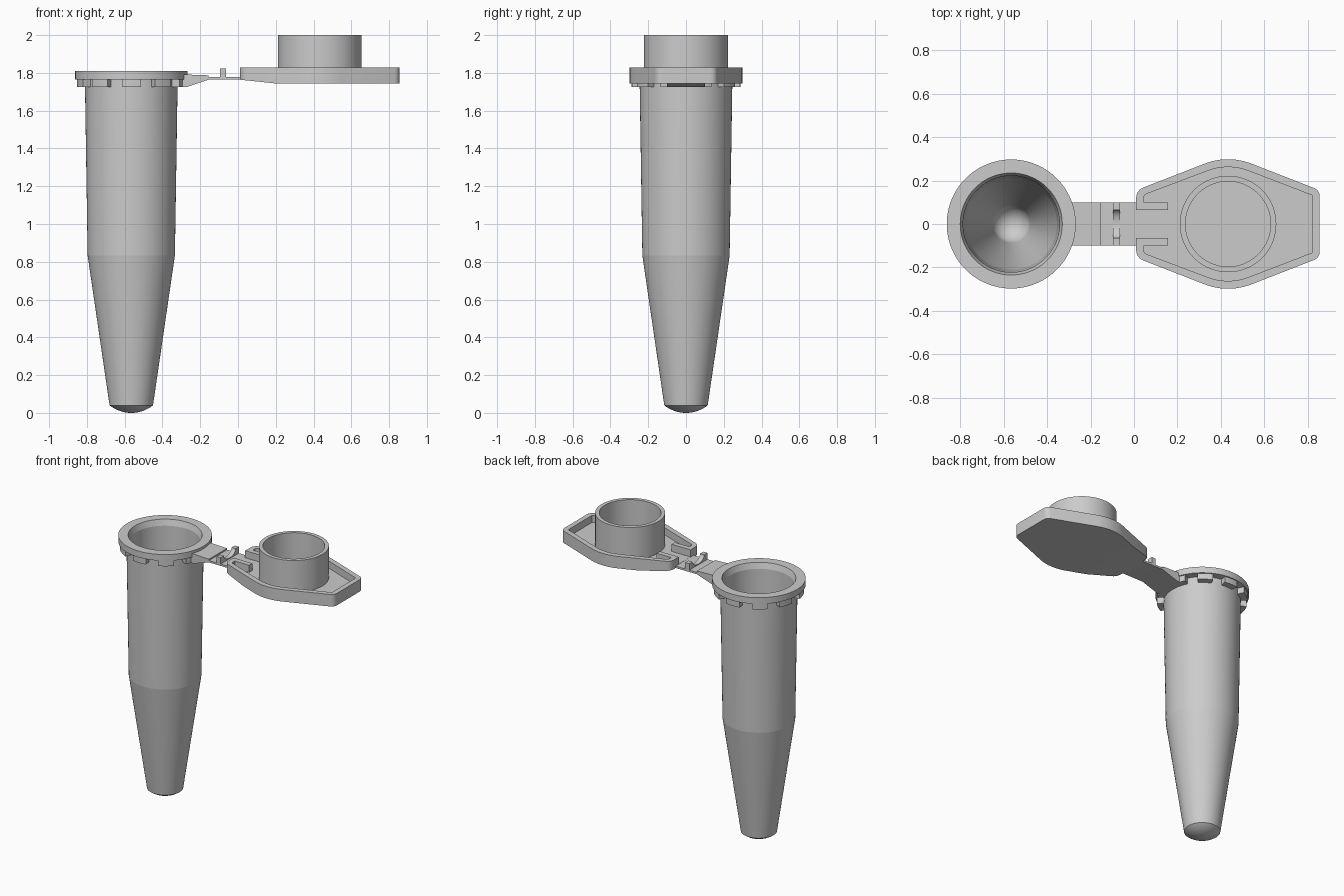
import bpy, bmesh
from math import sin, cos, radians, asin, pi
from mathutils import Vector

if "Cube" in bpy.data.objects:
    bpy.data.objects.remove(bpy.data.objects["Cube"])

TUBE_X, LID_X = -0.565, 0.433


def finish(bm, name, angle=30):
    bmesh.ops.remove_doubles(bm, verts=bm.verts, dist=1e-5)
    bmesh.ops.recalc_face_normals(bm, faces=bm.faces)
    me = bpy.data.meshes.new(name)
    bm.to_mesh(me)
    bm.free()
    ob = bpy.data.objects.new(name, me)
    bpy.context.collection.objects.link(ob)
    smooth(ob, angle)
    return ob


def smooth(ob, angle=30):
    bpy.ops.object.select_all(action='DESELECT')
    ob.select_set(True)
    bpy.context.view_layer.objects.active = ob
    bpy.ops.object.shade_smooth_by_angle(angle=radians(angle))


def revolve(name, profile, cx, closed=False, angle=30, steps=96):
    """Spin an (r, z) profile around a vertical axis at x = cx."""
    bm = bmesh.new()
    vs = [bm.verts.new((cx + r, 0, z)) for r, z in profile]
    pairs = list(zip(vs, vs[1:])) + ([(vs[-1], vs[0])] if closed else [])
    es = [bm.edges.new(p) for p in pairs]
    bmesh.ops.spin(bm, geom=vs + es, cent=(cx, 0, 0), axis=(0, 0, 1),
                   angle=2 * pi, steps=steps, use_duplicate=False)
    return finish(bm, name, angle)


def prism(bm, pts, offset):
    """Extrude a closed 3D polygon by an offset vector."""
    f = bm.faces.new([bm.verts.new(p) for p in pts])
    r = bmesh.ops.extrude_face_region(bm, geom=[f], use_keep_orig=True)
    new = [v for v in r['geom'] if isinstance(v, bmesh.types.BMVert)]
    bmesh.ops.translate(bm, verts=new, vec=Vector(offset))


def arc(cx, cy, r, a0, a1, n):
    return [(cx + r * cos(radians(a0 + (a1 - a0) * i / n)),
             cy + r * sin(radians(a0 + (a1 - a0) * i / n))) for i in range(n + 1)]


def mirrored(half):
    return half + [(x, -y) for x, y in reversed(half)]


# Tube body: domed base, two tapers, flange, hollow inside with round bottom
R = 0.185
tip = asin(0.115 / R)
dome = [(R * sin(tip * i / 8), R - R * cos(tip * i / 8)) for i in range(9)]
bowl = [(0.0875 * cos(radians(a)), 0.125 - 0.0875 * sin(radians(a)))
        for a in [8 + 82 * i / 16 for i in range(16)]] + [(0, 0.0375)]
revolve("tube", dome + [(0.231, 0.833), (0.245, 1.724), (0.2455, 1.766), (0.297, 1.766),
                        (0.297, 1.81), (0.235, 1.81), (0.222, 1.77), (0.21, 0.833)] + bowl,
        TUBE_X, angle=6)

# Ten teeth under the flange
bm = bmesh.new()
for k in range(10):
    a = -90 + 36 * k
    ring = arc(TUBE_X, 0, 0.289, a - 10, a + 10, 6) + arc(TUBE_X, 0, 0.24, a + 10, a - 10, 6)
    prism(bm, [(x, y, 1.724) for x, y in ring], (0, 0, 0.045))
finish(bm, "flange_teeth")

# Hinge strap with a thick wedge at the tube end
bm = bmesh.new()
side = [(-0.325, 1.724), (-0.275, 1.724), (-0.155, 1.764), (0.02, 1.764),
        (0.02, 1.777), (-0.155, 1.777), (-0.155, 1.787), (-0.325, 1.793)]
prism(bm, [(x, -0.1, z) for x, z in side], (0, 0.2, 0))
finish(bm, "hinge_strap")

# Hinge rib with a scooped middle
bm = bmesh.new()
scoop = [(0.065 * cos(pi * i / 16), 1.822 - 0.04 * sin(pi * i / 16)) for i in range(17)]
rib = [(-0.1, 1.77), (0.1, 1.77), (0.1, 1.822)] + scoop + [(-0.1, 1.822)]
prism(bm, [(-0.096, y, z) for y, z in rib], (0.032, 0, 0))
finish(bm, "hinge_rib")

# Lid: solid plate whose underside ramps up to the hinge
outer = mirrored(arc(0.06, 0.121, 0.05, 180, 111, 6) + arc(LID_X, 0, 0.298, 111, 69, 12)
                 + arc(0.815, 0.128, 0.04, 69, 0, 6))
bm = bmesh.new()
prism(bm, [(x, y, 1.744) for x, y in outer], (0, 0, 0.084))
bmesh.ops.bisect_plane(bm, geom=bm.verts[:] + bm.edges[:] + bm.faces[:],
                       plane_co=(0.2, 0, 0), plane_no=(1, 0, 0))
for v in bm.verts:
    if v.co.z < 1.75 and v.co.x < 0.2:
        v.co.z += 0.02 * (0.2 - v.co.x) / 0.19
lid = finish(bm, "lid")

# Recess in the lid, leaving a rim and two fingers beside the hinge opening
pocket = mirrored([(-0.05, 0.065), (0.157, 0.065), (0.157, 0.1), (0.045, 0.1)]
                  + arc(0.065, 0.12, 0.02, 180, 111, 4)
                  + arc(LID_X, 0, 0.262, 111, 69, 12) + [(0.82, 0.132)])
bm = bmesh.new()
prism(bm, [(x, y, 1.778) for x, y in pocket], (0, 0, 0.1))
cutter = finish(bm, "lid_recess_cutter")
cutter.hide_render = True
mod = lid.modifiers.new("recess", 'BOOLEAN')
mod.operation, mod.solver, mod.object = 'DIFFERENCE', 'EXACT', cutter
bpy.context.view_layer.objects.active = lid
bpy.ops.object.modifier_apply(modifier=mod.name)
bpy.data.objects.remove(cutter)
smooth(lid)

# Plug ring that seals the tube
revolve("lid_plug", [(0.222, 1.772), (0.222, 2.0), (0.196, 2.0), (0.196, 1.772)],
        LID_X, closed=True)
